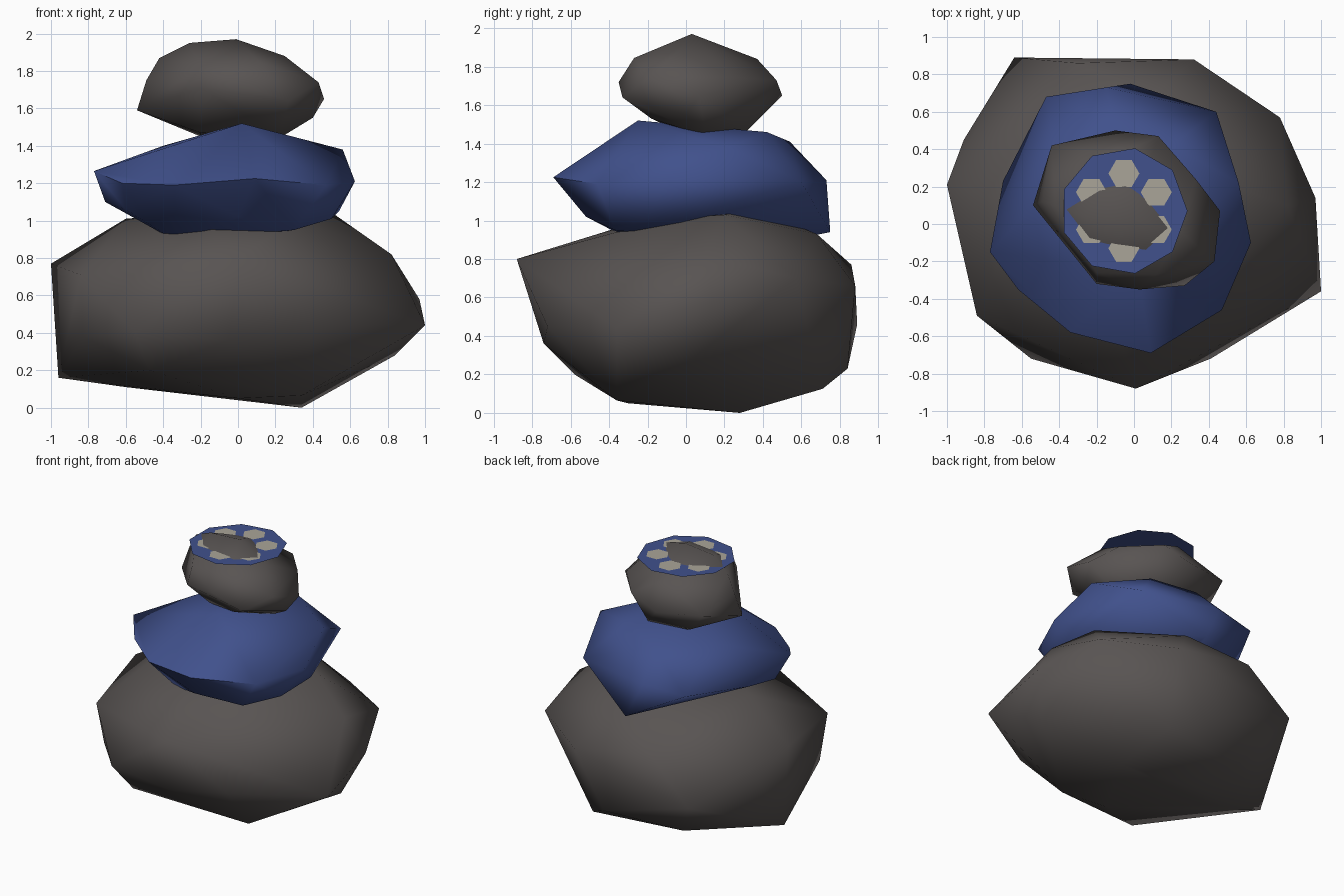
import bpy, bmesh, math
from mathutils import Vector


def material(name, rgb):
    m = bpy.data.materials.new(name)
    m.diffuse_color = (*rgb, 1)
    return m


GREY = material("stone grey", (0.098, 0.088, 0.085))
BLUE = material("slate blue", (0.052, 0.082, 0.262))
CREAM = material("pale cream", (0.40, 0.376, 0.314))


def finish(bm, name, mat):
    me = bpy.data.meshes.new(name)
    bm.to_mesh(me)
    bm.free()
    me.materials.append(mat)
    ob = bpy.data.objects.new(name, me)
    bpy.context.collection.objects.link(ob)
    return ob


def stone(name, mat, corners):
    """Rough boulder: convex hull of its corner points, soft shaded."""
    bm = bmesh.new()
    for c in corners:
        bm.verts.new(c)
    bmesh.ops.convex_hull(bm, input=bm.verts)
    loose = [v for v in bm.verts if not v.link_faces]
    bmesh.ops.delete(bm, geom=loose, context='VERTS')
    bmesh.ops.recalc_face_normals(bm, faces=bm.faces)
    for f in bm.faces:
        f.smooth = True
    for e in bm.edges:
        e.smooth = e.calc_face_angle(0) < math.radians(75)
    return finish(bm, name, mat)


def plate(name, mat, centre, radius, sides):
    """Flat regular polygon facing up, first corner on +x."""
    bm = bmesh.new()
    ring = [bm.verts.new(Vector(centre) + radius * Vector(
        (math.cos(a), math.sin(a), 0)))
        for a in (math.tau * i / sides for i in range(sides))]
    bm.faces.new(ring)
    return finish(bm, name, mat)


# large base stone
stone("base_stone", GREY, [
    (0.01, -0.88, 0.80), (1.0, -0.36, 0.44), (-1.0, 0.21, 0.77),
    (-0.84, -0.49, 0.71), (-0.83, -0.41, 0.38), (-0.96, 0.20, 0.16),
    (0.97, 0.14, 0.58), (0.78, 0.57, 0.70), (0.82, 0.10, 0.82),
    (0.32, 0.88, 0.66), (-0.64, 0.89, 0.46), (-0.20, 0.87, 0.55),
    (0.34, 0.28, 0.0), (0.34, -0.36, 0.065), (0.0, -0.30, 0.05),
    (-0.47, -0.58, 0.20), (-0.60, 0.10, 0.11), (0.84, 0.03, 0.28),
    (0.28, 0.71, 0.125), (0.10, 0.84, 0.23), (0.41, -0.72, 0.45),
    (-0.55, -0.72, 0.40), (-0.05, -0.74, 0.36), (-0.40, 0.60, 0.12),
    (-0.60, 0.10, 1.01), (0.52, 0.20, 1.03), (0.0, 0.36, 1.06),
    (0.10, 0.68, 0.93), (-0.30, 0.86, 0.77), (-0.91, 0.45, 0.60),
    (-0.20, -0.20, 1.01), (0.30, -0.10, 1.01)])

# middle blue stone
stone("middle_stone", BLUE, [
    (-0.77, -0.15, 1.265), (0.625, -0.10, 1.21), (0.09, -0.69, 1.225),
    (-0.34, -0.58, 1.19), (0.02, -0.25, 1.52), (0.56, 0.22, 1.38),
    (-0.02, 0.75, 0.94), (0.44, 0.60, 1.20), (-0.47, 0.68, 1.18),
    (-0.15, 0.73, 1.21), (0.47, -0.46, 1.19), (0.30, -0.37, 0.95),
    (0.0, -0.52, 1.02), (-0.33, -0.27, 0.89), (-0.62, -0.35, 1.20),
    (-0.60, -0.22, 1.06), (0.50, -0.20, 1.01), (0.54, 0.10, 1.05),
    (0.0, 0.60, 0.91), (-0.40, 0.25, 1.40), (0.20, 0.42, 1.46),
    (-0.10, 0.54, 1.41), (-0.70, 0.23, 1.15), (-0.71, -0.05, 1.10)])

# small top stone
stone("top_stone", GREY, [
    (-0.54, 0.10, 1.59), (-0.49, 0.12, 1.75), (-0.42, 0.10, 1.87),
    (-0.26, 0.04, 1.95), (-0.01, 0.03, 1.97), (0.25, -0.04, 1.88),
    (0.43, -0.20, 1.74), (0.46, 0.07, 1.65), (0.33, 0.24, 1.745),
    (0.27, -0.33, 1.64), (0.03, -0.35, 1.72), (-0.20, -0.32, 1.71),
    (-0.10, 0.50, 1.65), (0.13, 0.47, 1.73), (-0.44, 0.42, 1.68),
    (-0.20, -0.26, 1.83), (0.12, -0.27, 1.845), (-0.08, 0.37, 1.84),
    (0.22, 0.10, 1.44), (-0.20, 0.25, 1.45), (0.10, 0.31, 1.46),
    (0.40, 0.0, 1.55), (0.10, -0.18, 1.53), (-0.20, -0.05, 1.47)])

# thin blue disc on the summit with a ring of six cream hexagons
CX, CY, CZ = -0.054, 0.07, 1.9
plate("summit_disc", BLUE, (CX, CY, CZ), 0.34, 9)
for i in range(6):
    a = math.radians(30 + 60 * i)
    plate(f"cream_spot_{i + 1}", CREAM,
          (CX + 0.2 * math.cos(a), CY + 0.2 * math.sin(a), CZ + 0.004),
          0.083, 6)
